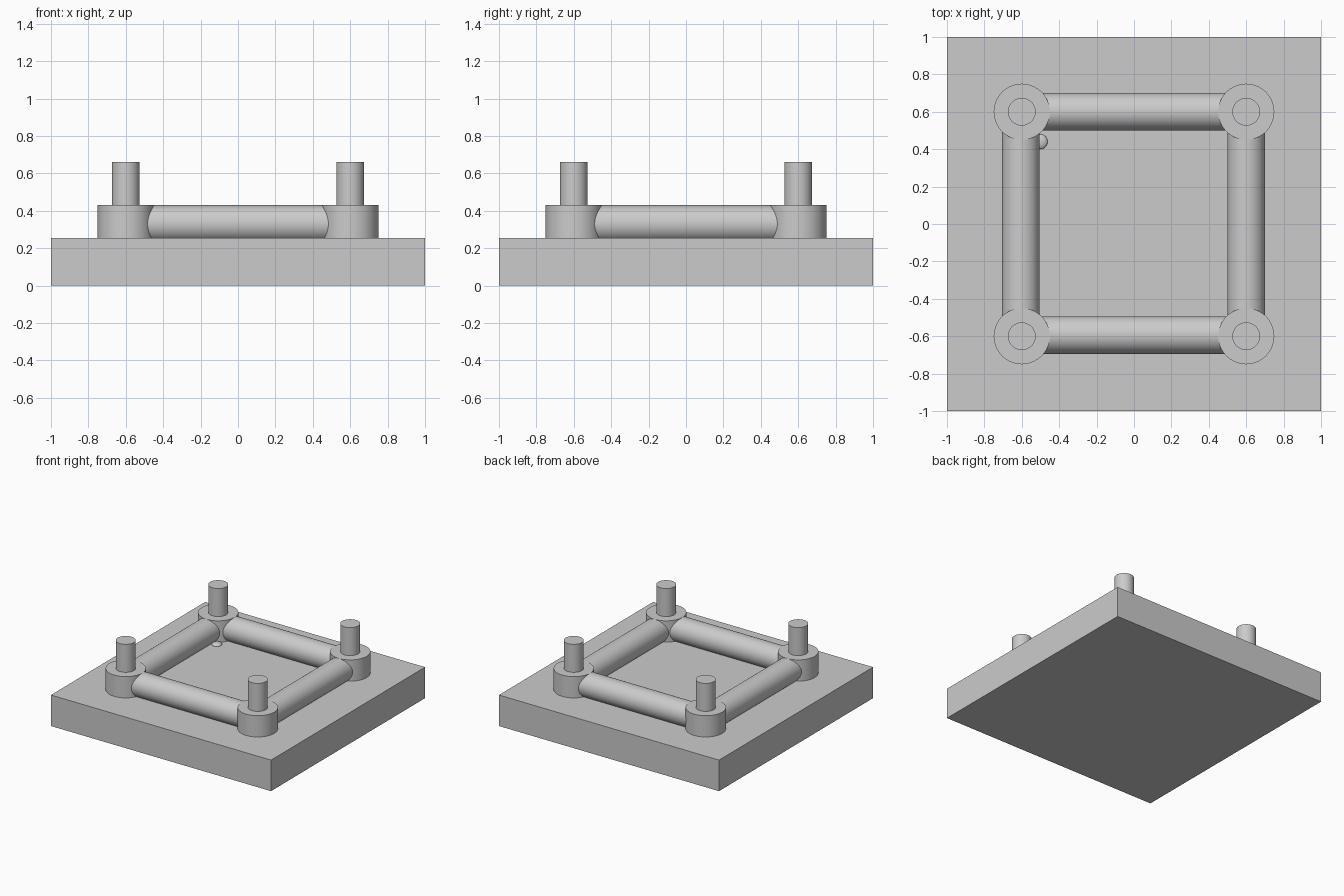
import bpy
import math

if "Cube" in bpy.data.objects:
    bpy.data.objects.remove(bpy.data.objects["Cube"], do_unlink=True)

# One plain grey for the whole casting
grey = bpy.data.materials.new("plain_grey")
grey.use_nodes = True
colour = (0.6, 0.6, 0.6, 1)
grey.diffuse_color = colour
grey.node_tree.nodes["Principled BSDF"].inputs["Base Color"].default_value = colour

BASE_TOP, COLLAR_TOP, PIN_TOP = 0.255, 0.43, 0.66
SPREAD = 0.6


def finish(name, smooth=True):
    obj = bpy.context.object
    obj.name = name
    obj.data.materials.append(grey)
    if smooth:
        bpy.ops.object.shade_smooth_by_angle(angle=math.radians(35))
    return obj


def upright(name, x, y, radius, bottom, top):
    bpy.ops.mesh.primitive_cylinder_add(
        vertices=64, radius=radius, depth=top - bottom,
        location=(x, y, (bottom + top) / 2))
    return finish(name)


def rail(name, x, y, rotation):
    bpy.ops.mesh.primitive_cylinder_add(
        vertices=64, radius=0.1, depth=2 * SPREAD,
        location=(x, y, COLLAR_TOP - 0.1), rotation=rotation)
    return finish(name)


# Square base slab
bpy.ops.mesh.primitive_cube_add(size=2, location=(0, 0, BASE_TOP / 2))
bpy.context.object.scale.z = BASE_TOP / 2
bpy.ops.object.transform_apply(location=False, rotation=False, scale=True)
finish("base_slab", smooth=False)

# Corner collars with pins
for side, sx in (("left", 1), ("right", -1)):
    for end, sy in (("front", -1), ("back", 1)):
        x, y = sx * SPREAD, sy * SPREAD
        upright(f"{end}_{side}_collar", x, y, 0.15, BASE_TOP - 0.01, COLLAR_TOP)
        upright(f"{end}_{side}_pin", x, y, 0.074, COLLAR_TOP - 0.01, PIN_TOP)

# Round rails joining the collars
quarter = math.pi / 2
rail("front_rail", 0, -SPREAD + 0.006, (0, quarter, 0))
rail("back_rail", 0, SPREAD, (0, quarter, 0))
rail("left_rail", SPREAD, 0, (quarter, 0, 0))
rail("right_rail", -SPREAD - 0.005, 0, (quarter, 0, 0))

# Small lump of leftover material beside the back right collar
bpy.ops.mesh.primitive_uv_sphere_add(
    segments=24, ring_count=12, radius=1, location=(-0.5, 0.44, BASE_TOP))
bpy.context.object.scale = (0.038, 0.04, 0.018)
finish("weld_lump")
